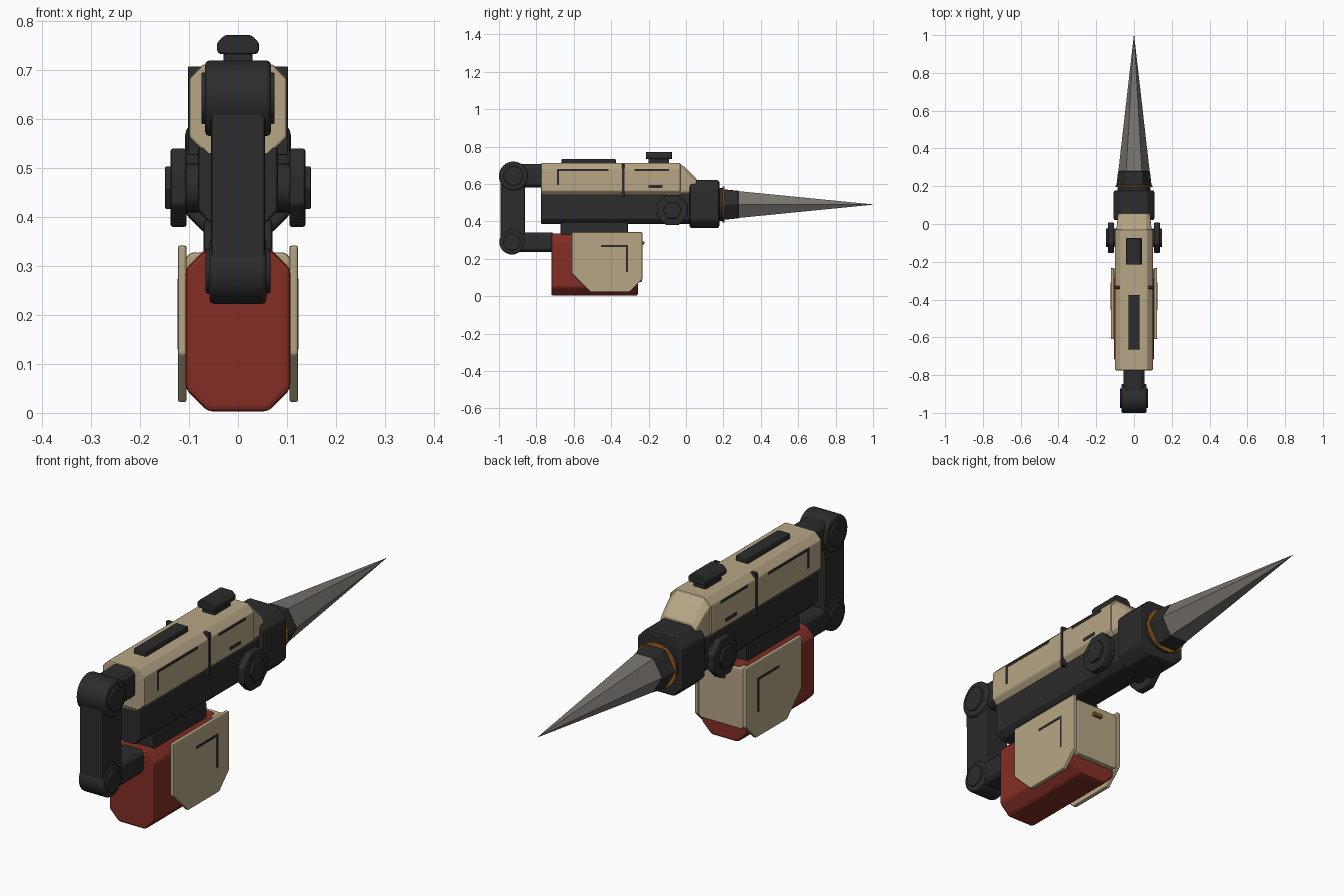
import bpy, bmesh, math
from mathutils import Vector

cube = bpy.data.objects.get("Cube")
if cube:
    bpy.data.objects.remove(cube, do_unlink=True)


def material(name, rgb):
    m = bpy.data.materials.new(name)
    m.use_nodes = True
    m.diffuse_color = (*rgb, 1)
    node = next(n for n in m.node_tree.nodes if n.type == 'BSDF_PRINCIPLED')
    node.inputs["Base Color"].default_value = (*rgb, 1)
    node.inputs["Roughness"].default_value = 0.6
    return m


TAN = material("tan paint", (0.47, 0.38, 0.235))
DARK = material("charcoal", (0.025, 0.025, 0.026))
RED = material("red paint", (0.23, 0.027, 0.018))
STEEL = material("warm steel", (0.19, 0.175, 0.16))
GOLD = material("amber metal", (0.30, 0.11, 0.012))


def loft(name, sections, axis, mat, bevel=0.006):
    """Skin equal-sized outlines; each section is (distance along axis, points)."""
    bm = bmesh.new()
    rings = []
    for d, pts in sections:
        if axis == 'x':
            rings.append([bm.verts.new((d, u, v)) for u, v in pts])
        else:
            rings.append([bm.verts.new((u, d, v)) for u, v in pts])
    n = len(rings[0])
    for a, b in zip(rings, rings[1:]):
        for i in range(n):
            j = (i + 1) % n
            bm.faces.new((a[i], a[j], b[j], b[i]))
    bm.faces.new(rings[0])
    bm.faces.new(rings[-1])
    bmesh.ops.recalc_face_normals(bm, faces=bm.faces)
    mesh = bpy.data.meshes.new(name)
    bm.to_mesh(mesh)
    bm.free()
    mesh.materials.append(mat)
    ob = bpy.data.objects.new(name, mesh)
    bpy.context.collection.objects.link(ob)
    if bevel:
        mod = ob.modifiers.new("edge bevel", 'BEVEL')
        mod.width = bevel
        mod.segments = 2
        mod.limit_method = 'ANGLE'
        mod.angle_limit = math.radians(30)
    return ob


def prism(name, pts, a, b, axis, mat, bevel=0.006):
    return loft(name, [(a, pts), (b, pts)], axis, mat, bevel)


def octagon(u0, u1, v0, v1, low, high=None):
    """Rectangle with chamfered lower and upper corners."""
    high = low if high is None else high
    return [(u0 + low, v0), (u1 - low, v0), (u1, v0 + low), (u1, v1 - high),
            (u1 - high, v1), (u0 + high, v1), (u0, v1 - high), (u0, v0 + low)]


def ngon(cu, cv, r, n, turn=0.0):
    return [(cu + r * math.cos(turn + math.tau * i / n),
             cv + r * math.sin(turn + math.tau * i / n)) for i in range(n)]


def box(name, x, y, z, mat, bevel=0.006):
    pts = [(x[0], z[0]), (x[1], z[0]), (x[1], z[1]), (x[0], z[1])]
    return prism(name, pts, y[0], y[1], 'y', mat, bevel)


def smooth(ob):
    bpy.ops.object.select_all(action='DESELECT')
    ob.select_set(True)
    bpy.context.view_layer.objects.active = ob
    bpy.ops.object.shade_smooth_by_angle(angle=math.radians(30))


# Main body: tan upper shell over a dark lower frame
prism("upper_shell", octagon(-.1, .1, .525, .713, .038, .03), -.775, -.03, 'y', TAN)
loft("shell_nose", [(-.035, octagon(-.094, .094, .525, .71, .035, .03)),
                    (.0, octagon(-.09, .09, .525, .685, .035, .025)),
                    (.055, octagon(-.085, .085, .525, .63, .03, .02))], 'y', TAN, .004)
prism("lower_frame", octagon(-.082, .082, .385, .55, .028, .01), -.775, .05, 'y', DARK)

# Top rail and sight block
box("top_rail", (-.03, .03), (-.665, -.375), (.7, .734), DARK)
box("sight_foot", (-.03, .03), (-.2, -.09), (.7, .74), DARK)
prism("sight_block", octagon(-.043, .043, .733, .772, .006, .016), -.215, -.075, 'y', DARK)

# Head block, collar and long faceted spike
prism("head_block", octagon(-.108, .108, .365, .62, .042), .02, .178, 'y', DARK, .01)
prism("head_neck", ngon(0, .49, .088, 24), .17, .198, 'y', DARK, 0)
smooth(prism("amber_ring", ngon(0, .49, .097, 32), .196, .206, 'y', GOLD, .002))
loft("spike_collar", [(.2, ngon(0, .49, .094, 6)), (.28, ngon(0, .49, .085, 6))],
     'y', DARK, .003)
loft("spike", [(.278, ngon(0, .49, .083, 6)), (1.0, ngon(0, .49, .0008, 6))],
     'y', STEEL, 0)

# Rear handle: two pivots joined by a grip, with arms to the body
for name, y, z, r, w in (("upper_pivot", -.923, .643, .077, .067),
                         ("lower_pivot", -.931, .29, .067, .058)):
    smooth(prism(name, ngon(y, z, r, 32), -w, w, 'x', DARK, .008))
    smooth(prism(name + "_cap", ngon(y, z, r * .68, 24), -w - .008, w + .008,
                 'x', DARK, .003))
prism("rear_grip", octagon(-.055, .055, .27, .62, .008), -.992, -.862, 'y', DARK, .012)
prism("upper_arm", octagon(-.056, .056, .58, .708, .02), -.92, -.765, 'y', DARK)
prism("lower_arm", octagon(-.056, .056, .237, .34, .016), -.93, -.71, 'y', DARK)

# Hanging magazine with its connector and front cover
box("magazine_connector", (-.07, .07), (-.67, -.31), (.32, .395), DARK)
prism("magazine", octagon(-.107, .107, .003, .335, .045, .04), -.72, -.257, 'y', RED, .01)
prism("magazine_front_cover", octagon(-.108, .108, .075, .328, .012), -.29, -.236,
      'y', TAN)
box("amber_latch", (-.022, .022), (-.24, -.222), (.277, .293), GOLD, .003)

GUARD = [(-.61, .342), (-.61, .12), (-.51, .022), (-.30, .022), (-.233, .09), (-.233, .342)]
# Dark inlay strips: (y range, z range, surface x)
STRIPS = {
    "rear_line": ((-.69, -.415), (.67, .681), .1),
    "rear_line_end": ((-.69, -.679), (.595, .675), .1),
    "front_line": ((-.275, -.09), (.67, .681), .1),
    "front_slot": ((-.2, -.125), (.579, .594), .1),
    "guard_line": ((-.455, -.309), (.264, .275), .123),
    "guard_line_end": ((-.32, -.309), (.13, .27), .123),
}

# Parts repeated on both sides
for side, s in (("left", 1), ("right", -1)):
    # Seam bracket on the shell
    box(side + "_seam_bracket", sorted((s * .07, s * .102)), (-.343, -.328),
        (.527, .708), DARK, .002)
    # Side knob: octagonal body with a hexagonal bolt
    prism(side + "_knob", ngon(-.073, .46, .087, 8, math.pi / 8),
          s * .105, s * .138, 'x', DARK)
    smooth(prism(side + "_knob_axle", ngon(-.073, .46, .05, 24), s * .07, s * .107, 'x', DARK, 0))
    prism(side + "_knob_bolt", ngon(-.073, .46, .05, 6), s * .135, s * .149, 'x', DARK, .003)
    # Magazine guard plate
    prism(side + "_magazine_guard", GUARD, s * .105, s * .123, 'x', TAN, .005)
    for name, (y, z, x) in STRIPS.items():
        box(side + "_" + name, sorted((s * (x - .004), s * (x + .001))), y, z, DARK, 0)
